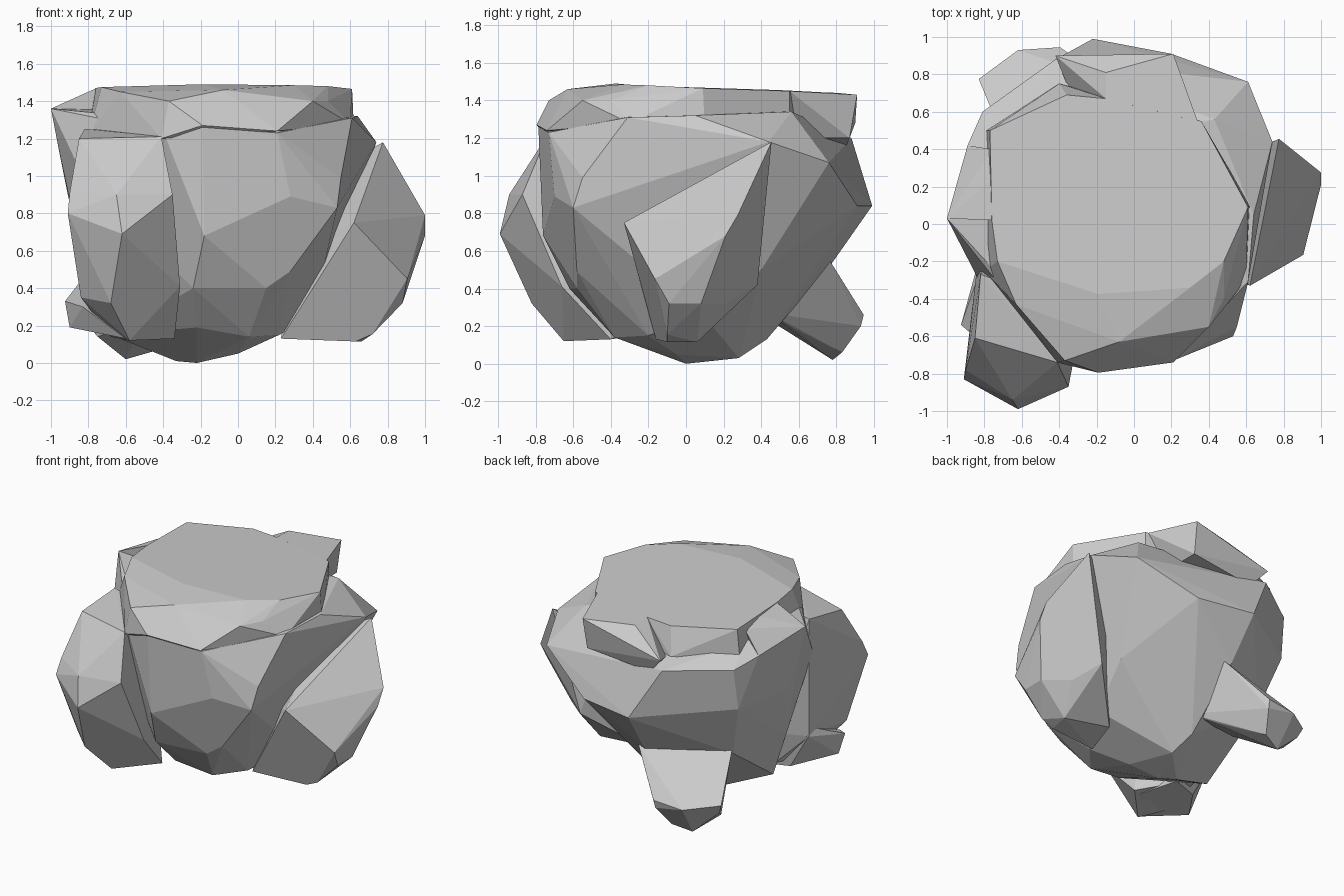
import bpy, bmesh, math


def boulder(name, *rings):
    """Faceted rock: convex hull around a few rings of corner points."""
    bm = bmesh.new()
    for ring in rings:
        for p in ring:
            bm.verts.new(p)
    res = bmesh.ops.convex_hull(bm, input=bm.verts[:])
    loose = {g for g in res["geom_interior"] + res["geom_unused"]
             if isinstance(g, bmesh.types.BMVert)}
    bmesh.ops.delete(bm, geom=list(loose), context='VERTS')
    # merge nearly coplanar triangles into broad facets
    bmesh.ops.dissolve_limit(bm, angle_limit=math.radians(4),
                             verts=bm.verts[:], edges=bm.edges[:])
    bmesh.ops.recalc_face_normals(bm, faces=bm.faces[:])
    me = bpy.data.meshes.new(name)
    bm.to_mesh(me)
    bm.free()
    ob = bpy.data.objects.new(name, me)
    bpy.context.collection.objects.link(ob)
    return ob


# Main rock mass: shoulders, waist, pointed underside
shoulder = [(-.4, -.73, 1.24), (-.19, -.785, 1.26), (.21, -.73, 1.23),
            (.61, -.31, 1.31), (.64, .05, 1.32), (.43, .56, 1.34),
            (.74, .44, 1.18), (.61, .76, 1.07), (-.42, .88, 1.2),
            (-.81, .6, 1.2), (-.89, .42, 1.26), (-1, .03, 1.36),
            (-.79, -.2, 1.34), (-.78, .4, 1.34)]
waist = [(.55, -.55, .99), (.53, -.6, .83), (.28, -.7, .89), (-.18, -.76, .68),
         (-.22, .99, .84), (.2, .91, .84), (-.91, .12, .9), (-.96, .05, 1.15),
         (-.83, -.3, 1.0), (-.82, .56, .9)]
base = [(-.24, -.62, .4), (.15, -.58, .4), (.28, -.58, .49),
        (-.22, -.42, .19), (.06, -.38, .14), (.22, -.2, .15), (-.22, 0, 0),
        (-.33, .05, .01), (-.1, .28, .03), (0, -.05, .05), (-.15, .43, .13),
        (-.2, .78, .54), (.45, .4, .5), (-.7, .45, .5), (-.82, 0, .5),
        (-.68, -.05, .15), (.4, .1, .25)]
boulder("main_rock", shoulder, waist, base)

# Flat-topped cap with a lower front ridge
boulder("top_cap",
        [(-.77, .5, 1.455), (-.76, .02, 1.47), (-.73, -.2, 1.475),
         (-.63, -.43, 1.45), (-.19, -.375, 1.49), (.3, -.34, 1.485),
         (.48, -.2, 1.48), (.61, .09, 1.465), (.36, .55, 1.45),
         (-.15, .67, 1.445), (-.36, .69, 1.445)],
        [(-.37, -.73, 1.40), (-.08, -.63, 1.46), (.4, -.55, 1.4),
         (.48, -.4, 1.4)],
        [(-.8, -.25, 1.22), (-.41, -.74, 1.2), (-.19, -.795, 1.27),
         (.21, -.74, 1.24), (.6, -.3, 1.28), (.62, .1, 1.25),
         (.36, .55, 1.25), (-.4, .75, 1.25), (-.79, .5, 1.25)])

# Sloping shoulder beside the cap on the left
boulder("left_shoulder",
        [(-1, .03, 1.36), (-.76, .02, 1.468), (-.74, .26, 1.46),
         (-.76, .4, 1.42), (-.89, .42, 1.26), (-.7, .03, 1.3),
         (-.9, .1, 1.2), (-.7, .3, 1.25)])

# Raised corner at the back of the top
boulder("back_horn",
        [(.21, .91, 1.43), (-.15, .81, 1.44), (-.15, .67, 1.445),
         (.34, .55, 1.45), (-.42, .9, 1.28)],
        [(.2, .87, 1.2), (-.3, .85, 1.15), (-.3, .6, 1.2), (.2, .6, 1.2)])

# Tilted slab leaning on the right side
boulder("right_slab",
        [(.775, .455, 1.18), (.62, -.33, .75), (.905, -.165, .45),
         (1, .21, .68), (1, .275, .79)],
        [(.88, -.09, .32), (.88, .08, .32), (.72, -.1, .155),
         (.63, -.1, .115), (.66, .06, .115), (.72, .21, .32),
         (.6, .38, .42), (.23, -.16, .13), (.3, .1, .16)],
        [(.45, .3, 1.0), (.3, 0, .6)])

# Big block at the front left
boulder("front_left_block",
        [(-.85, -.61, 1.2), (-.41, -.74, 1.21), (-.45, -.4, 1.24),
         (-.82, -.27, 1.25)],
        [(-.9, -.78, .91), (-.91, -.83, .8), (-.62, -.99, .69),
         (-.65, -.94, .9), (-.35, -.87, .9), (-.84, -.73, .55),
         (-.84, -.24, .93)],
        [(-.68, -.82, .32), (-.31, -.66, .41), (-.58, -.65, .12),
         (-.34, -.4, .13), (-.68, -.5, .14), (-.84, -.68, .35),
         (-.84, -.24, .4), (-.65, -.05, .45), (-.65, -.1, .2)])

# Low wedge under the front left block
boulder("low_left_wedge",
        [(-.925, -.54, .33), (-.9, -.5, .19), (-.83, -.62, .3),
         (-.84, -.3, .44), (-.84, -.23, .4)],
        [(-.6, -.64, .13), (-.4, -.42, .13), (-.7, -.22, .15),
         (-.5, -.15, .15), (-.6, -.25, .45)])

# Foot-like stone sticking out at the back left
boulder("back_left_foot",
        [(-.15, .77, .54), (-.7, .46, .53), (-.5, .43, .24),
         (-.25, .57, .19), (-.12, .44, .27), (-.05, .44, .53)],
        [(-.395, .945, .26), (-.62, .93, .24), (-.83, .775, .27),
         (-.4, .93, .2), (-.8, .75, .2)],
        [(-.46, .83, .06), (-.6, .78, .02), (-.75, .66, .14)])
